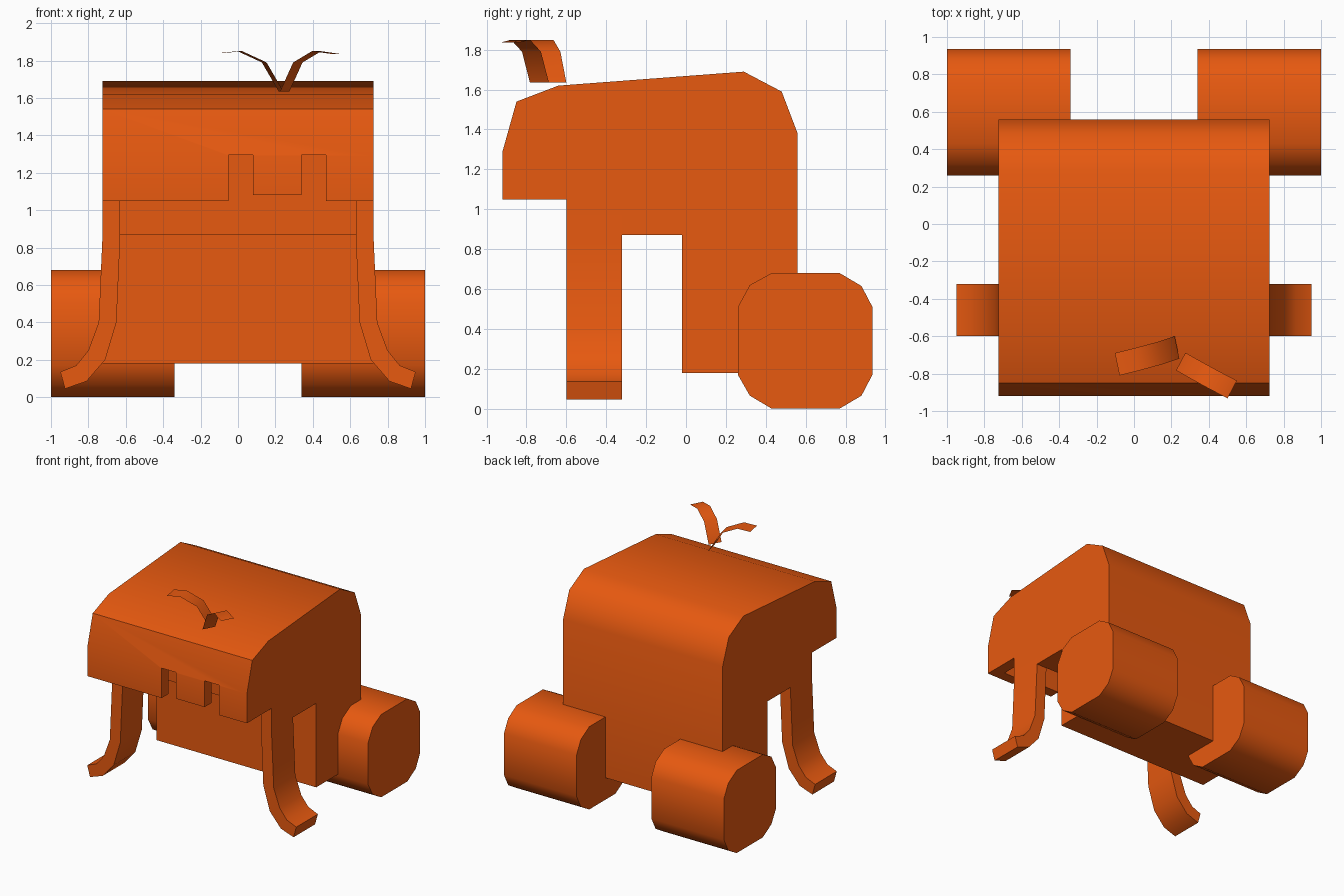
import bpy, bmesh, math
from mathutils import Vector

if "Cube" in bpy.data.objects:
    bpy.data.objects.remove(bpy.data.objects["Cube"])

orange = bpy.data.materials.new("orange")
orange.diffuse_color = (0.80, 0.10, 0.005, 1)
orange.use_nodes = True
orange.node_tree.nodes["Principled BSDF"].inputs["Base Color"].default_value = orange.diffuse_color


def add_object(name, bm):
    mesh = bpy.data.meshes.new(name)
    bm.to_mesh(mesh)
    bm.free()
    mesh.materials.append(orange)
    ob = bpy.data.objects.new(name, mesh)
    bpy.context.collection.objects.link(ob)
    return ob


def prism(name, points, axis, lo, hi):
    """Extrude a profile along x (points are y, z) or y (points are x, z)."""
    bm = bmesh.new()
    place = (lambda t, a, b: (t, a, b)) if axis == 'x' else (lambda t, a, b: (a, t, b))
    face = bm.faces.new([bm.verts.new(place(lo, a, b)) for a, b in points])
    ext = bmesh.ops.extrude_face_region(bm, geom=[face])
    verts = [v for v in ext['geom'] if isinstance(v, bmesh.types.BMVert)]
    bmesh.ops.translate(bm, verts=verts, vec=place(hi - lo, 0, 0))
    bmesh.ops.recalc_face_normals(bm, faces=bm.faces[:])
    return add_object(name, bm)


def activate(ob):
    bpy.ops.object.select_all(action='DESELECT')
    ob.select_set(True)
    bpy.context.view_layer.objects.active = ob


def smooth(ob, angle=42):
    activate(ob)
    bpy.ops.object.shade_smooth_by_angle(angle=math.radians(angle))


def cut(ob, cutter):
    mod = ob.modifiers.new("cut", 'BOOLEAN')
    mod.operation, mod.solver, mod.object = 'DIFFERENCE', 'EXACT', cutter
    activate(ob)
    bpy.ops.object.modifier_apply(modifier=mod.name)
    bpy.data.objects.remove(cutter)


# Body with overhanging head
body = prism("body", [
    (-0.92, 1.05), (-0.92, 1.29), (-0.85, 1.54), (-0.64, 1.62), (0.29, 1.69),
    (0.48, 1.59), (0.56, 1.38), (0.56, 0.18), (-0.02, 0.18), (-0.02, 0.87),
    (-0.32, 0.87), (-0.32, 1.05)], 'x', -0.725, 0.725)

# Hollow under the head
cut(body, prism("mouth_cutter", [
    (-0.83, 0.95), (-0.83, 1.28), (-0.775, 1.47), (-0.62, 1.53),
    (-0.325, 1.555), (-0.325, 0.95)], 'x', -0.63, 0.63))

# Two notches with a short tooth between them
cut(body, prism("tooth_cutter", [
    (-0.05, 0.95), (-0.05, 1.295), (0.08, 1.295), (0.08, 1.08),
    (0.34, 1.08), (0.34, 1.295), (0.47, 1.295), (0.47, 0.95)], 'y', -1.0, -0.7))
smooth(body)

# Rounded-square rear feet and curved front arms, both sides
foot = [(0.26, 0.17), (0.26, 0.51), (0.32, 0.62), (0.43, 0.68), (0.77, 0.68), (0.88, 0.615),
        (0.935, 0.51), (0.935, 0.17), (0.88, 0.065), (0.77, 0.0), (0.43, 0.0), (0.32, 0.065)]
arm = [(0.725, 1.05), (0.725, 0.85), (0.745, 0.40), (0.80, 0.25), (0.865, 0.17), (0.95, 0.135),
       (0.925, 0.045), (0.81, 0.085), (0.71, 0.20), (0.65, 0.40), (0.63, 0.85), (0.63, 1.05)]
for side, s in (("left", -1), ("right", 1)):
    smooth(prism(side + "_foot", foot, 'x', *sorted((s * 0.34, s * 1.0))))
    smooth(prism(side + "_arm", [(s * x, z) for x, z in arm], 'y', -0.60, -0.32))


# Thin leaves sprouting from the head
def leaf(name, path, across):
    bm = bmesh.new()
    half = Vector(across) / 2
    rows = [(bm.verts.new(Vector(p) - half), bm.verts.new(Vector(p) + half)) for p in path]
    for (a, b), (c, d) in zip(rows, rows[1:]):
        bm.faces.new((a, b, d, c))
    bm.normal_update()
    if sum(f.normal.z for f in bm.faces) < 0:
        bmesh.ops.reverse_faces(bm, faces=bm.faces[:])
    smooth(add_object(name, bm))


leaf("left_leaf", [(0.23, -0.66, 1.635), (0.14, -0.69, 1.79), (0.01, -0.725, 1.85),
                   (-0.09, -0.75, 1.84)], (0.025, -0.12, 0))
leaf("right_leaf", [(0.25, -0.735, 1.635), (0.32, -0.775, 1.79), (0.42, -0.83, 1.85),
                    (0.525, -0.885, 1.835)], (0.05, 0.095, 0))
